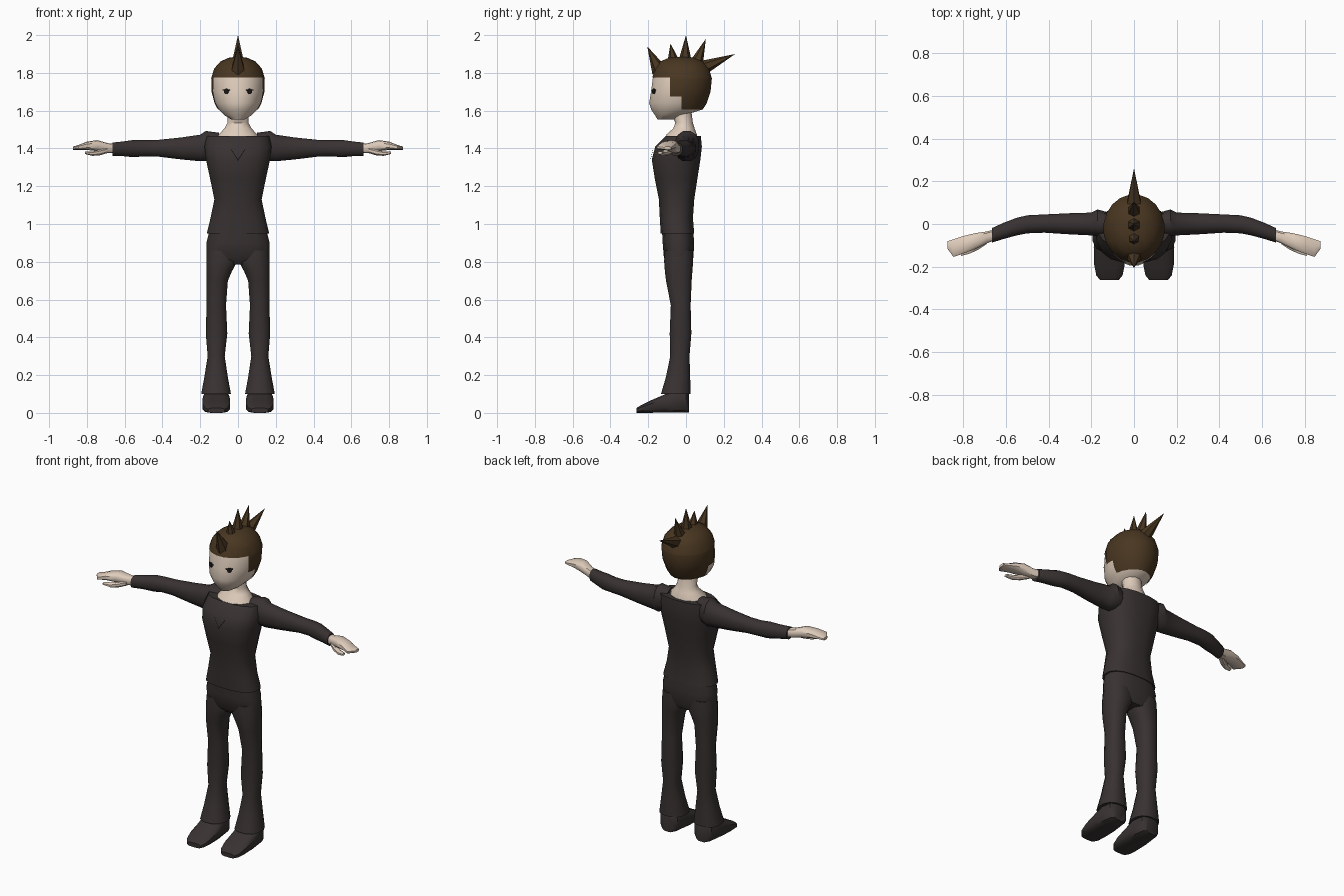
import bpy, bmesh, math
from mathutils import Vector

if "Cube" in bpy.data.objects:
    bpy.data.objects.remove(bpy.data.objects["Cube"])


def material(name, rgb):
    m = bpy.data.materials.new(name)
    m.use_nodes = True
    m.diffuse_color = (*rgb, 1)
    m.node_tree.nodes["Principled BSDF"].inputs["Base Color"].default_value = (*rgb, 1)
    return m


SUIT = material("charcoal cloth", (.040, .031, .031))
SKIN = material("pale skin", (.74, .61, .50))
HAIR = material("brown hair", (.066, .037, .015))
DARK = material("dark ink", (.012, .010, .010))


def finish(name, bm, mat, mirror=False, angle=40):
    bmesh.ops.recalc_face_normals(bm, faces=bm.faces[:])
    me = bpy.data.meshes.new(name)
    bm.to_mesh(me)
    bm.free()
    me.materials.append(mat)
    ob = bpy.data.objects.new(name, me)
    bpy.context.collection.objects.link(ob)
    bpy.ops.object.select_all(action='DESELECT')
    ob.select_set(True)
    bpy.context.view_layer.objects.active = ob
    bpy.ops.object.shade_smooth_by_angle(angle=math.radians(angle))
    if mirror:
        mod = ob.modifiers.new("Mirror", 'MIRROR')
        mod.use_mirror_merge = False
    return ob


def loft(rings, axis='z', sides=12, power=1.0):
    """Skin rings (t, a0, a1, b0, b1) along an axis; power below 1 squares them."""
    bm = bmesh.new()
    loops = []
    for t, a0, a1, b0, b1 in rings:
        loop = []
        for i in range(sides):
            ang = 2 * math.pi * (i + .5) / sides
            c, s = math.cos(ang), math.sin(ang)
            a = (a0 + a1) / 2 + (a1 - a0) / 2 * math.copysign(abs(c) ** power, c)
            b = (b0 + b1) / 2 + (b1 - b0) / 2 * math.copysign(abs(s) ** power, s)
            co = {'z': (a, b, t), 'x': (t, a, b), 'y': (a, t, b)}[axis]
            loop.append(bm.verts.new(co))
        loops.append(loop)
    for lo, hi in zip(loops, loops[1:]):
        for i in range(sides):
            j = (i + 1) % sides
            bm.faces.new((lo[i], lo[j], hi[j], hi[i]))
    bm.faces.new(loops[0])
    bm.faces.new(loops[-1])
    return bm


def upright(rows):
    """Symmetric rings (z, half width, front y, back y)."""
    return [(z, -w, w, f, b) for z, w, f, b in rows]


# Body: shirt, hips and neck
finish("shirt", loft(upright([
    (.95, .168, -.135, .045), (1.03, .148, -.14, .038), (1.13, .127, -.145, .045),
    (1.24, .150, -.167, .062), (1.34, .172, -.183, .078), (1.41, .180, -.165, .086),
    (1.465, .170, -.11, .08)]), sides=16, power=.8), SUIT)
finish("hips", loft(upright([
    (.785, .12, -.085, .025), (.82, .168, -.118, .04), (.9, .170, -.125, .045),
    (1.0, .145, -.13, .036)]), sides=16, power=.8), SUIT)
finish("neck", loft(upright([
    (1.44, .12, -.12, .065), (1.475, .105, -.105, .06), (1.505, .075, -.07, .048),
    (1.535, .058, -.058, .038), (1.6, .058, -.085, .03)])), SKIN)

# Collar notch drawn on the chest
bm = bmesh.new()
notch = [(-.036, -.172, 1.39), (0, -.186, 1.335), (.036, -.172, 1.39)]
for p, q in zip(notch, notch[1:]):
    d = Vector((0, 0, .006))
    e = Vector((0, -.003, 0))
    p, q = Vector(p) + e, Vector(q) + e
    bm.faces.new([bm.verts.new(v) for v in (p, q, q + d, p + d)])
finish("collar_notch", bm, DARK)

# Limbs, modelled on the left and mirrored
finish("trouser_leg", loft([
    (.10, .035, .197, -.135, .027), (.19, .052, .180, -.108, .024), (.3, .069, .162, -.085, .02),
    (.42, .055, .172, -.088, .03), (.57, .062, .168, -.082, .026), (.70, .052, .168, -.108, .032),
    (.75, .03, .169, -.114, .036), (.80, .002, .17, -.118, .04), (.86, .002, .165, -.115, .038)],
    power=.85), SUIT, True)
finish("shoe", loft([
    (.015, .075, .155, 0, .10), (0, .055, .175, 0, .12), (-.06, .045, .185, 0, .125),
    (-.11, .040, .190, 0, .10), (-.19, .042, .188, 0, .065), (-.24, .052, .178, 0, .04),
    (-.262, .07, .16, 0, .026)], 'y', power=.6), SUIT, True)
finish("sleeve", loft([
    (.10, -.05, .05, 1.36, 1.485), (.17, -.06, .07, 1.33, 1.495), (.2, -.055, .055, 1.33, 1.475),
    (.3, -.05, .052, 1.34, 1.46), (.42, -.042, .046, 1.355, 1.447), (.5, -.045, .042, 1.357, 1.445),
    (.55, -.055, .03, 1.352, 1.447), (.61, -.071, .007, 1.358, 1.438),
    (.665, -.088, -.018, 1.36, 1.432)], 'x', power=.9), SUIT, True)
finish("hand", loft([
    (.64, -.072, -.022, 1.375, 1.422), (.69, -.092, -.034, 1.375, 1.428),
    (.745, -.12, -.042, 1.386, 1.444), (.80, -.14, -.055, 1.392, 1.436),
    (.845, -.156, -.070, 1.392, 1.418), (.874, -.115, -.08, 1.393, 1.41)],
    'x', sides=10, power=.7), SKIN, True)
finish("thumb", loft([
    (.69, -.095, -.06, 1.375, 1.405), (.73, -.122, -.083, 1.363, 1.395),
    (.77, -.14, -.105, 1.36, 1.385), (.81, -.15, -.125, 1.37, 1.385)],
    'x', sides=8, power=.8), SKIN, True)

# Head
SKULL = upright([
    (1.553, .035, -.15, -.06), (1.575, .072, -.165, -.01), (1.605, .103, -.185, .085),
    (1.64, .122, -.197, .108), (1.70, .138, -.187, .128), (1.77, .140, -.178, .135),
    (1.82, .125, -.162, .12), (1.857, .092, -.135, .09), (1.876, .05, -.09, .045),
    (1.882, .01, -.03, 0)])
finish("head", loft(SKULL, sides=20), SKIN)

# Hair cap: an enlarged skull shell with the face and nape cut away
bm = loft(SKULL, sides=20)
centre = Vector((0, -.02, 1.73))
for v in bm.verts:
    v.co = centre + (v.co - centre) * 1.025
UP, BACK = Vector((0, 0, 1)), Vector((0, 1, 0))
for height in (1.775, 1.675, 1.605):
    bmesh.ops.bisect_plane(bm, geom=bm.verts[:] + bm.edges[:] + bm.faces[:],
                           plane_co=UP * height, plane_no=UP)
for depth in (-.085, -.025):
    bmesh.ops.bisect_plane(bm, geom=bm.verts[:] + bm.edges[:] + bm.faces[:],
                           plane_co=BACK * depth, plane_no=BACK)


def is_hair(c):
    return (c.z > 1.775 or (c.z > 1.675 and c.y > -.085)
            or (c.z > 1.605 and c.y > -.025))


bmesh.ops.delete(bm, geom=[f for f in bm.faces if not is_hair(f.calc_center_median())],
                 context='FACES')
finish("hair_cap", bm, HAIR)

# Row of hair spikes from forehead to crown
SPIKES = [(-.14, 1.81, -.205, 1.94, .042), (-.065, 1.85, -.082, 1.955, .036),
          (-.005, 1.86, .0, 2.0, .036), (.055, 1.85, .105, 1.98, .036),
          (.085, 1.825, .26, 1.90, .04)]
for n, (y0, z0, y1, z1, r) in enumerate(SPIKES):
    base, tip = Vector((0, y0, z0)), Vector((0, y1, z1))
    axis = tip - base
    bm = bmesh.new()
    bmesh.ops.create_cone(bm, cap_ends=True, segments=6, radius1=r, radius2=0, depth=axis.length)
    turn = axis.to_track_quat('Z', 'Y')
    for v in bm.verts:
        v.co = (base + tip) / 2 + turn @ v.co
    finish("hair_spike_%d" % (n + 1), bm, HAIR, angle=30)

# Eyes: thin iris discs with lash bars
for name, w, h, dz, seg in (("iris", .014, .015, 0, 10), ("lash", .024, .005, .007, 6)):
    bm = bmesh.new()
    bmesh.ops.create_cone(bm, cap_ends=True, segments=seg, radius1=1, radius2=1, depth=.006)
    tilt = math.radians(28)
    for v in bm.verts:
        x, y, z = v.co.x * w, -v.co.z, v.co.y * h
        v.co = (.062 + x * math.cos(tilt) - y * math.sin(tilt),
                -.171 + x * math.sin(tilt) + y * math.cos(tilt), 1.702 + dz + z)
    finish(name, bm, DARK, True)
